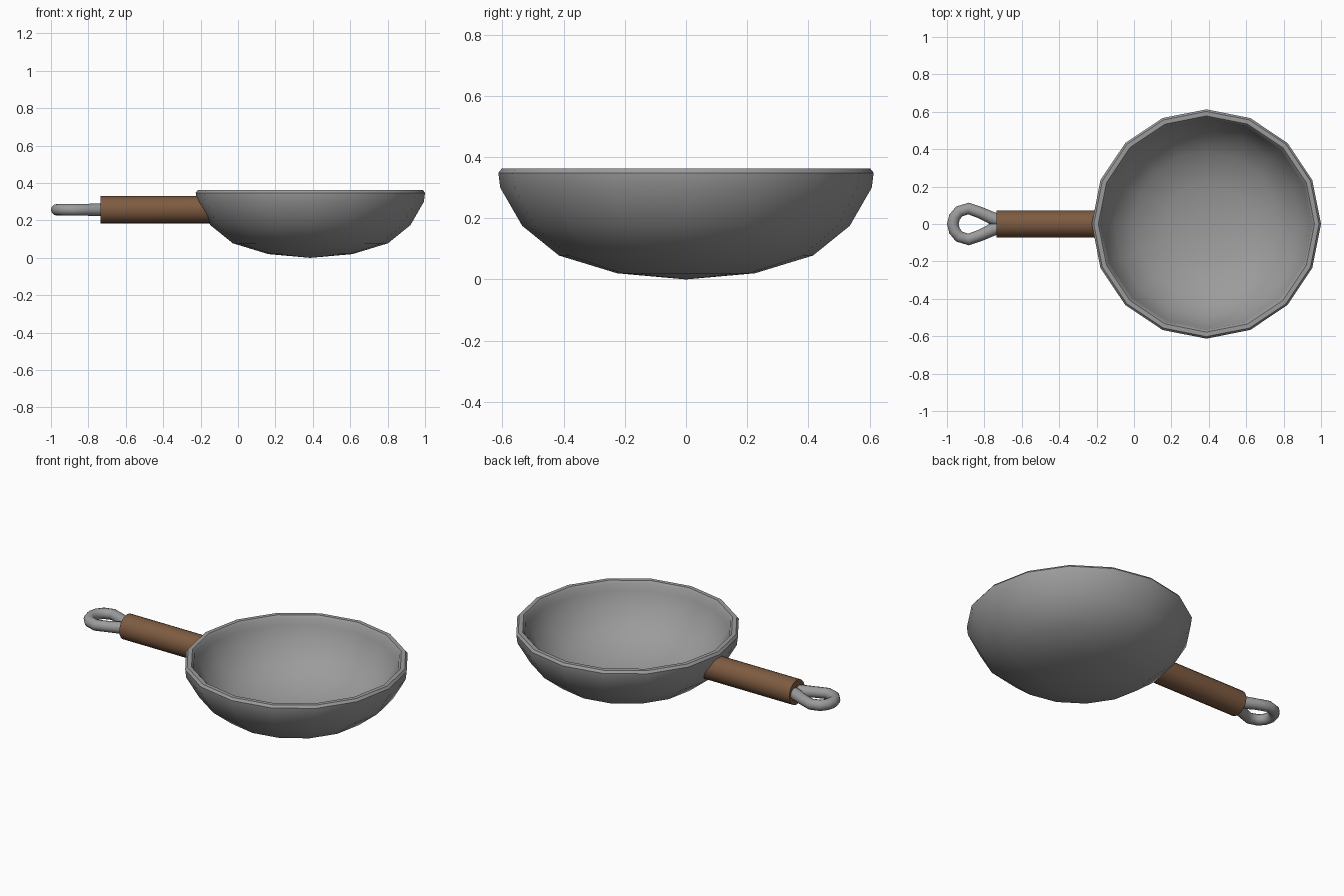
import bpy, bmesh, math
from mathutils import Vector

if "Cube" in bpy.data.objects:
    bpy.data.objects.remove(bpy.data.objects["Cube"])

CX, HZ = 0.387, 0.257          # bowl centre, handle axis height


def material(name, rgb):
    m = bpy.data.materials.new(name)
    m.diffuse_color = (*rgb, 1)
    m.use_nodes = True
    m.node_tree.nodes["Principled BSDF"].inputs["Base Color"].default_value = m.diffuse_color
    return m


def finish(name, bm, mat, angle):
    bmesh.ops.recalc_face_normals(bm, faces=bm.faces)
    me = bpy.data.meshes.new(name)
    bm.to_mesh(me)
    bm.free()
    me.materials.append(mat)
    ob = bpy.data.objects.new(name, me)
    bpy.context.collection.objects.link(ob)
    bpy.ops.object.select_all(action='DESELECT')
    ob.select_set(True)
    bpy.context.view_layer.objects.active = ob
    bpy.ops.object.shade_smooth_by_angle(angle=math.radians(angle))
    return ob


def bridge(bm, a, b):
    for i in range(len(a)):
        j = (i + 1) % len(a)
        bm.faces.new((a[i], a[j], b[j], b[i]))


steel = material("grey steel", (0.33, 0.33, 0.33))
wood = material("brown wood", (0.21, 0.105, 0.053))

# bowl: 16-sided shell, profile runs outside bottom -> rim -> inside bottom
profile = [(0.225, 0.02), (0.415, 0.078), (0.535, 0.175), (0.607, 0.30),
           (0.613, 0.348), (0.602, 0.362), (0.578, 0.362), (0.566, 0.348),
           (0.558, 0.31), (0.495, 0.193), (0.388, 0.097), (0.215, 0.038)]
bm = bmesh.new()
rings = []
for r, z in profile:
    rings.append([bm.verts.new((CX + r * math.cos(i * math.pi / 8),
                                r * math.sin(i * math.pi / 8), z))
                  for i in range(16)])
for a, b in zip(rings, rings[1:]):
    bridge(bm, a, b)
for ring, z in ((rings[0], 0.0), (rings[-1], 0.019)):
    pole = bm.verts.new((CX, 0, z))
    for i in range(16):
        bm.faces.new((ring[i], ring[(i + 1) % 16], pole))
finish("bowl", bm, steel, 40)

# handle: wooden rod whose inner end is slanted to stay inside the bowl wall
bm = bmesh.new()
R, ends = 0.073, []
for side in (0, 1):
    ring = []
    for i in range(20):
        t = i * math.pi / 10
        y, z = R * math.cos(t), R * math.sin(t)
        x = -0.735 if side == 0 else -0.165 - 0.46 * z
        ring.append(bm.verts.new((x, y, HZ + z)))
    bm.faces.new(ring)
    ends.append(ring)
bridge(bm, *ends)
finish("handle", bm, wood, 40)

# hanging loop: round tube swept along a mirrored teardrop path
half = [(-0.70, 0.012), (-0.76, 0.032), (-0.82, 0.060), (-0.885, 0.083),
        (-0.935, 0.067), (-0.960, 0.036)]
path = [Vector((x, y, HZ)) for x, y in half] + [Vector((-0.969, 0, HZ))]
path += [Vector((x, -y, HZ)) for x, y in reversed(half)]
bm = bmesh.new()
rings = []
for k, p in enumerate(path):
    d = (path[min(k + 1, len(path) - 1)] - path[max(k - 1, 0)]).normalized()
    n = Vector((-d.y, d.x, 0))
    r = 0.034 if k in (0, 1, len(path) - 2, len(path) - 1) else 0.031
    rings.append([bm.verts.new(p + n * r * math.cos(i * math.pi / 6)
                               + Vector((0, 0, r * math.sin(i * math.pi / 6))))
                  for i in range(12)])
for a, b in zip(rings, rings[1:]):
    bridge(bm, a, b)
bm.faces.new(rings[0])
bm.faces.new(rings[-1])
finish("hanging_loop", bm, steel, 60)
